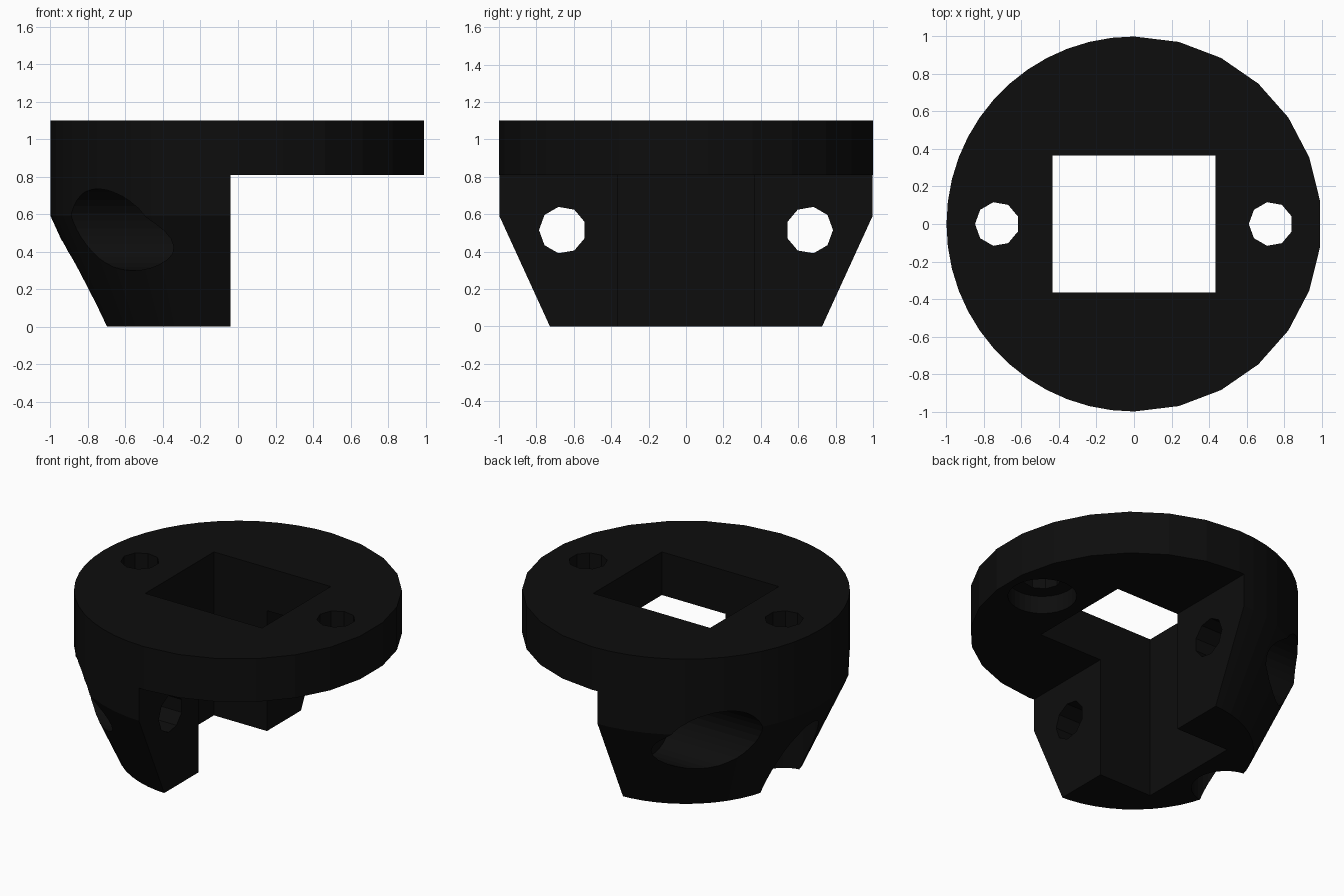
import bpy, bmesh, math

if "Cube" in bpy.data.objects:
    bpy.data.objects.remove(bpy.data.objects["Cube"])

black = bpy.data.materials.new("black_plastic")
black.diffuse_color = (0.004, 0.004, 0.004, 1)
black.use_nodes = True
black.node_tree.nodes["Principled BSDF"].inputs["Base Color"].default_value = black.diffuse_color


def make_object(name, rings):
    """Closed solid from stacked rings of points."""
    bm = bmesh.new()
    rows = [[bm.verts.new(p) for p in ring] for ring in rings]
    n = len(rows[0])
    for lo, hi in zip(rows, rows[1:]):
        for i in range(n):
            j = (i + 1) % n
            bm.faces.new((lo[i], lo[j], hi[j], hi[i]))
    bm.faces.new(rows[0][::-1])
    bm.faces.new(rows[-1])
    bmesh.ops.recalc_face_normals(bm, faces=bm.faces)
    me = bpy.data.meshes.new(name)
    bm.to_mesh(me)
    bm.free()
    me.materials.append(black)
    ob = bpy.data.objects.new(name, me)
    bpy.context.collection.objects.link(ob)
    return ob


def drill(axis, a, b, r, t0, t1, sides, start):
    """Round cutter along x (centre y=a, z=b) or along z (centre x=a, y=b)."""
    rings = []
    for t in (t0, t1):
        ring = []
        for i in range(sides):
            ang = start + 2 * math.pi * i / sides
            p, q = a + r * math.cos(ang), b + r * math.sin(ang)
            ring.append((t, p, q) if axis == "x" else (p, q, t))
        rings.append(ring)
    return make_object("cutter", rings)


def box(x0, x1, y0, y1, z0, z1):
    base = [(x0, y0), (x1, y0), (x1, y1), (x0, y1)]
    return make_object("cutter", [[(x, y, z) for x, y in base] for z in (z0, z1)])


# Turned blank: coarse rim on the right, finer on the left
angles = [-math.pi / 2 + math.pi * i / 13 for i in range(13)]
angles += [math.pi / 2 + math.pi * i / 26 for i in range(26)]
mount = make_object("mount_body", [
    [(r * math.cos(a), r * math.sin(a), z) for a in angles]
    for r, z in ((0.73, 0), (1.0, 0.59), (1.0, 1.1))])

# Cut away the right half below the flange, then the square socket
cutters = [box(-0.04, 1.5, -1.5, 1.5, -0.5, 0.81),
           box(-0.435, 0.435, -0.365, 0.365, -0.6, 1.5)]

# Vertical flange screw holes with recesses from below
for x in (-0.73, 0.73):
    cutters.append(drill("z", x, 0, 0.21, -0.3, 0.93, 32, 0.03))
    cutters.append(drill("z", x, 0, 0.118, 0.7, 1.3, 9, math.pi))

# Horizontal clamp screw holes with recesses from the left
for s in (-1, 1):
    cutters.append(drill("x", s * 0.66, 0.517, 0.218, -1.4, -0.21, 32, 0.03))
    cutters.append(drill("x", s * 0.66, 0.515, 0.126, -0.4, 0.3, 9,
                         0 if s > 0 else math.pi))

for c in cutters:
    c.hide_render = True
    m = mount.modifiers.new("cut", "BOOLEAN")
    m.operation = "DIFFERENCE"
    m.solver = "EXACT"
    m.object = c

# Apply the cuts and remove the cutters
deps = bpy.context.evaluated_depsgraph_get()
mount.data = bpy.data.meshes.new_from_object(mount.evaluated_get(deps))
mount.modifiers.clear()
for c in cutters:
    bpy.data.objects.remove(c)
